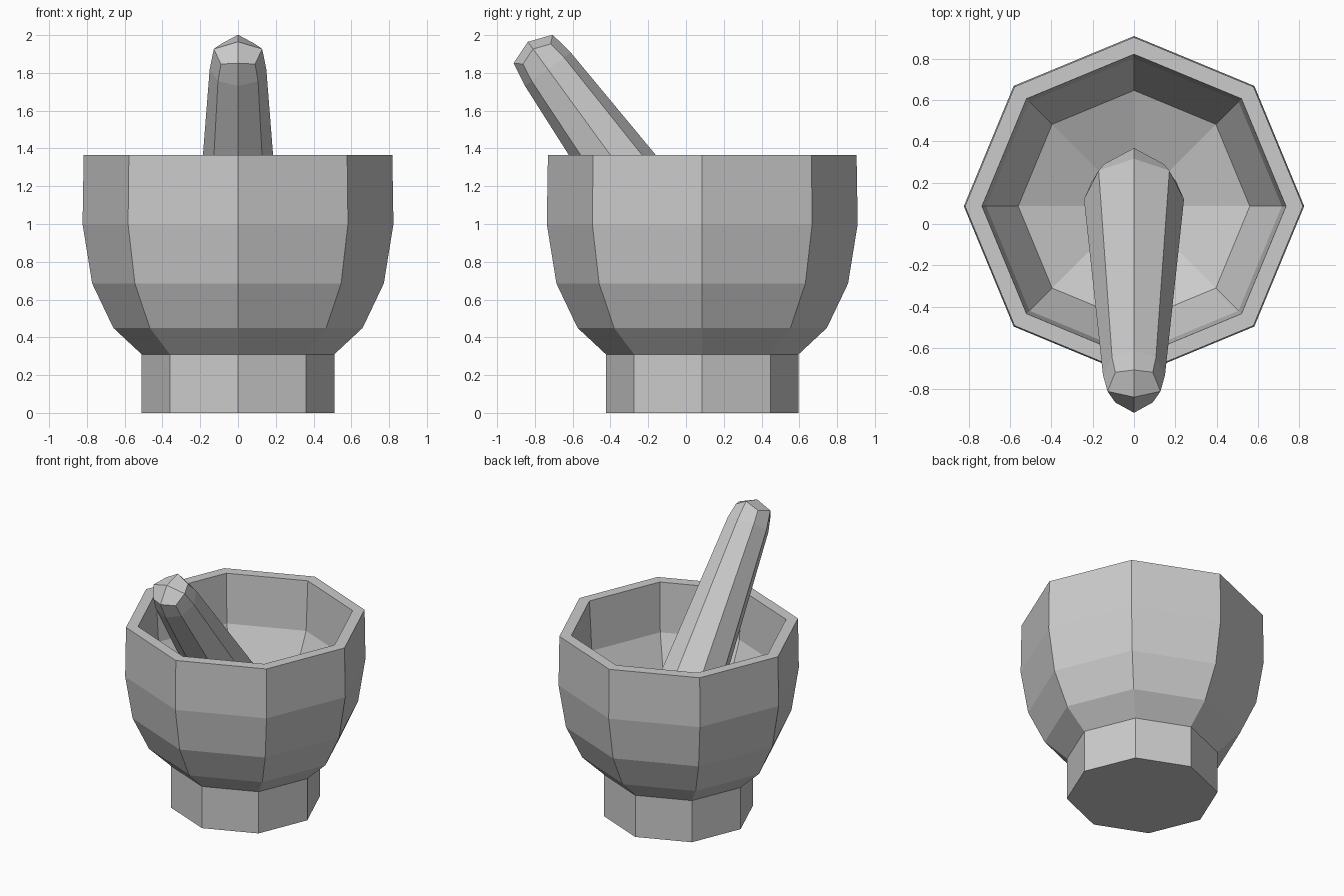
import bpy, bmesh
from math import sin, cos, pi
from mathutils import Vector

if "Cube" in bpy.data.objects:
    bpy.data.objects.remove(bpy.data.objects["Cube"])

SIDES = 8


def loft(name, rings, start=None, end=None, quad_ends=False):
    """Skin rings of points; each end is a flat cap or closes on a point."""
    bm = bmesh.new()
    loops = [[bm.verts.new(p) for p in ring] for ring in rings]
    for a, b in zip(loops, loops[1:]):
        for i in range(SIDES):
            j = (i + 1) % SIDES
            bm.faces.new((a[i], a[j], b[j], b[i]))
    for loop, tip in ((loops[0], start), (loops[-1], end)):
        if tip is None:
            bm.faces.new(loop)
            continue
        v = bm.verts.new(tip)
        step = 2 if quad_ends else 1
        for i in range(0, SIDES, step):
            bm.faces.new([v] + [loop[(i + k) % SIDES] for k in range(step + 1)])
    bmesh.ops.recalc_face_normals(bm, faces=bm.faces)
    mesh = bpy.data.meshes.new(name)
    bm.to_mesh(mesh)
    bm.free()
    obj = bpy.data.objects.new(name, mesh)
    bpy.context.collection.objects.link(obj)
    return obj


def ring(center, u, v, axis, r, shift=0.0):
    """Octagon; shift slides every second corner along the axis."""
    return [center + u * r * cos(2 * pi * i / SIDES) + v * r * sin(2 * pi * i / SIDES)
            + axis * (shift if i % 2 == 0 else 0.0) for i in range(SIDES)]


X, Y, Z = Vector((1, 0, 0)), Vector((0, 1, 0)), Vector((0, 0, 1))

# Mortar: foot, bowl, rim and hollow inside as one profile (radius, height)
profile = [(0.51, 0), (0.51, 0.31), (0.66, 0.45), (0.772, 0.685), (0.823, 1.0),
           (0.817, 1.365), (0.735, 1.365), (0.715, 1.0), (0.56, 0.66)]
base = Vector((0, 0.086, 0))
loft("mortar_bowl", [ring(base + Z * z, X, Y, Z, r) for r, z in profile],
     end=base + Z * 0.43)

# Pestle: tapered octagonal rod leaning over the front rim
top = Vector((0, -0.79, 1.90))
axis = (Vector((0, 0.12, 0.65)) - top).normalized()
side = X.cross(axis)
sections = [(0.0, 0.128, -0.033), (0.10, 0.15, 0), (1.546, 0.242, 0), (1.635, 0.205, 0.05)]
loft("pestle", [ring(top + axis * t, X, side, axis, r, s) for t, r, s in sections],
     start=top - axis * 0.08, end=top + axis * 1.76, quad_ends=True)
